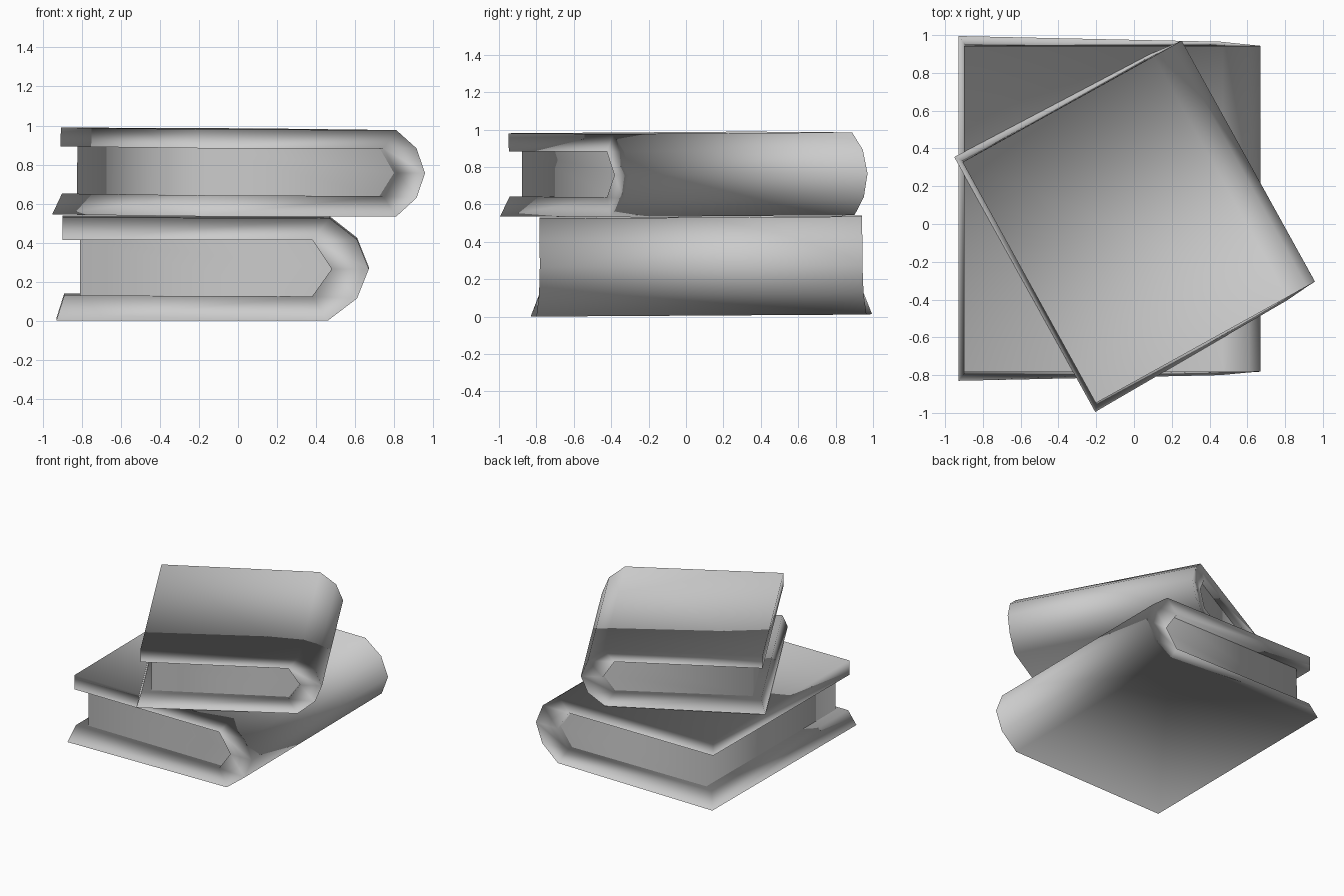
import bpy
import bmesh
from math import radians
from mathutils import Matrix

cube = bpy.data.objects.get("Cube")
if cube:
    bpy.data.objects.remove(cube, do_unlink=True)

grey = bpy.data.materials.new("plain_grey")
grey.use_nodes = True
tone = (0.6, 0.6, 0.6, 1)
grey.diffuse_color = tone
grey.node_tree.nodes["Principled BSDF"].inputs["Base Color"].default_value = tone

HALF = 0.8625        # half the book's height along the spine
RECESS = 0.045       # how far the pages sit inside the cover
TILT = 0.35          # slight lift of the back end, in degrees

# Cover cross-section: across, up, and how far the ends flare out
OUTER = [(-0.80, 0.008, 0.05), (0.59, 0.006, 0.02), (0.74, 0.12, 0.005),
         (0.80, 0.27, 0), (0.74, 0.42, 0), (0.60, 0.53, 0), (-0.77, 0.535, 0)]
INNER = [(-0.77, 0.42, 0), (0.51, 0.42, 0), (0.61, 0.27, 0),
         (0.51, 0.13, 0), (-0.76, 0.135, 0)]
# Faces of the cover's ends, joining outer and inner outlines
END_FACES = [(0, 1, 10, 11), (1, 2, 10), (2, 3, 9, 10),
             (3, 4, 8, 9), (4, 5, 8), (5, 6, 7, 8)]
# Outline of the page block's ends
PAGES = [(-0.68, 0.13, 0), (0.51, 0.13, 0), (0.61, 0.27, 0),
         (0.51, 0.42, 0), (-0.68, 0.42, 0)]


def extrude_part(name, outline, half, end_faces, sides, rims, place):
    """Run an outline along the spine; ends and rims wind inward."""
    bm = bmesh.new()
    front = [bm.verts.new((x, -half - f, z)) for x, z, f in outline]
    back = [bm.verts.new((x, half + f, z)) for x, z, f in outline]
    inward = []
    for face in end_faces:
        inward.append(bm.faces.new([front[i] for i in face]))
        inward.append(bm.faces.new([back[i] for i in reversed(face)]))
    for i in sides:
        j = (i + 1) % len(outline)
        side = bm.faces.new((front[i], back[i], back[j], front[j]))
        if i in rims:
            inward.append(side)
    bmesh.ops.reverse_faces(bm, faces=inward)
    bmesh.ops.transform(bm, matrix=place, verts=bm.verts)
    mesh = bpy.data.meshes.new(name)
    bm.to_mesh(mesh)
    bm.free()
    mesh.shade_smooth()
    mesh.materials.append(grey)
    obj = bpy.data.objects.new(name, mesh)
    bpy.context.collection.objects.link(obj)


def book(name, location, turn, scale):
    place = (Matrix.Translation(location) @ Matrix.Rotation(radians(turn), 4, "Z")
             @ Matrix.Rotation(radians(TILT), 4, "X") @ Matrix.Scale(scale, 4))
    cover = OUTER + INNER
    fore_edges = (len(OUTER) - 1, len(cover) - 1)
    extrude_part(name + "_cover", cover, HALF, END_FACES,
                 range(len(cover)), fore_edges, place)
    # The page block shows its two ends and its fore edge
    page_edge = (len(PAGES) - 1,)
    extrude_part(name + "_pages", PAGES, HALF - RECESS, [range(len(PAGES))],
                 page_edge, page_edge, place)


book("lower_book", (-0.13, 0.0825, 0), 0, 1)
book("upper_book", (0.013, 0.007, 0.533), 28.95, 0.845)
